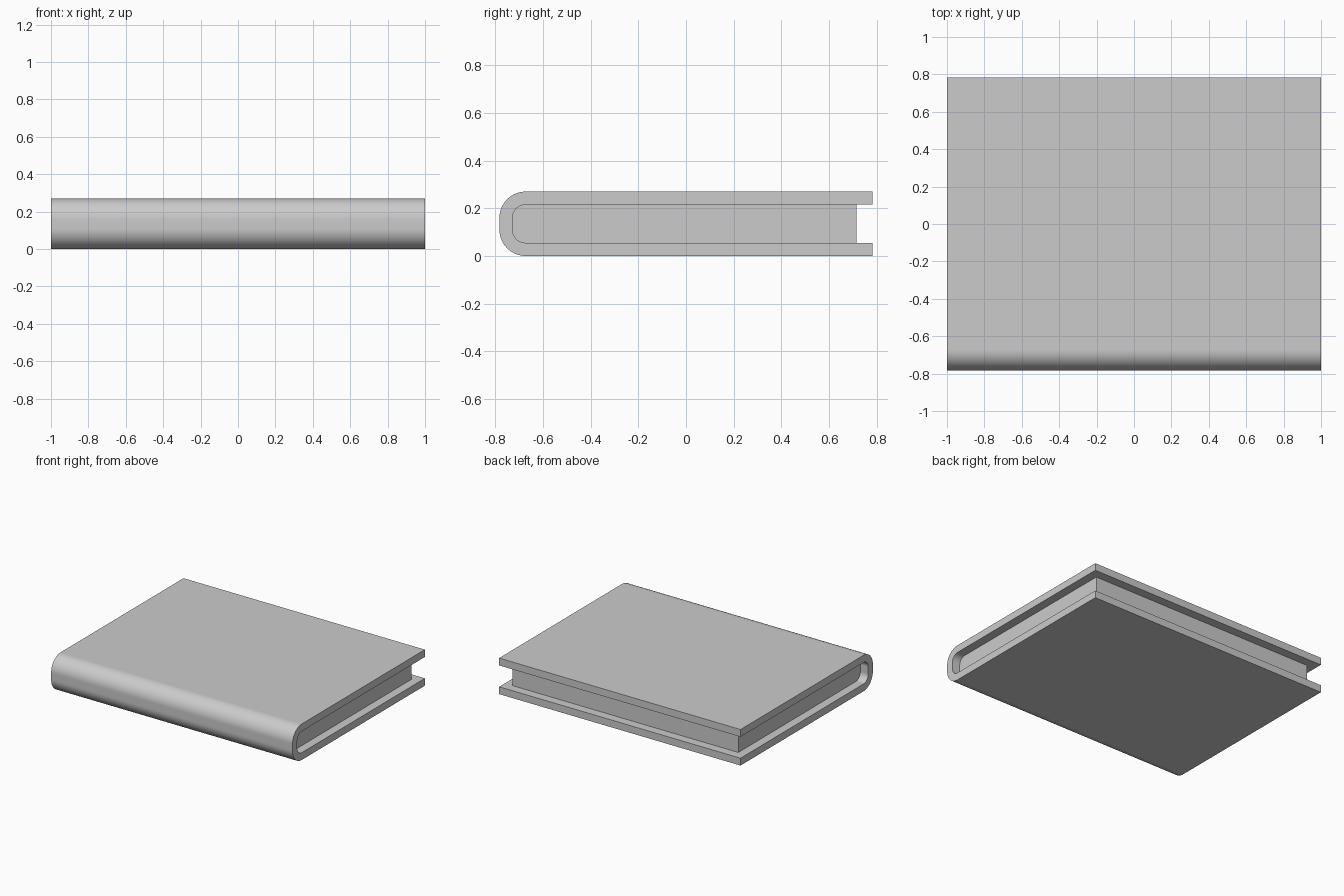
import bpy, bmesh, math

if "Cube" in bpy.data.objects:
    bpy.data.objects.remove(bpy.data.objects["Cube"])

HALF_DEPTH, HEIGHT, THICK = 0.783, 0.27, 0.055
PAGE_END, PAGE_HALF_WIDTH = 0.716, 0.935
RADIUS, SEGMENTS = 0.11, 16


def u_curve(end_y, inset):
    """Outline from the bottom fore edge, round the spine, to the top fore edge."""
    r = RADIUS - inset
    cy = -HALF_DEPTH + RADIUS
    points = [(end_y, inset)]
    for cz, start in ((RADIUS, 270), (HEIGHT - RADIUS, 180)):
        for i in range(SEGMENTS + 1):
            a = math.radians(start - 90 * i / SEGMENTS)
            points.append((cy + r * math.cos(a), cz + r * math.sin(a)))
    points.append((end_y, HEIGHT - inset))
    return points


def extrude_profile(name, profile, half_width):
    """Extrude a closed (y, z) profile along x, centred on x = 0."""
    bm = bmesh.new()
    face = bm.faces.new([bm.verts.new((-half_width, y, z)) for y, z in profile])
    result = bmesh.ops.extrude_face_region(bm, geom=[face], use_keep_orig=True)
    moved = [v for v in result["geom"] if isinstance(v, bmesh.types.BMVert)]
    bmesh.ops.translate(bm, verts=moved, vec=(2 * half_width, 0, 0))
    bmesh.ops.recalc_face_normals(bm, faces=bm.faces)
    mesh = bpy.data.meshes.new(name)
    bm.to_mesh(mesh)
    bm.free()
    obj = bpy.data.objects.new(name, mesh)
    bpy.context.collection.objects.link(obj)
    bpy.ops.object.select_all(action="DESELECT")
    obj.select_set(True)
    bpy.context.view_layer.objects.active = obj
    bpy.ops.object.shade_smooth_by_angle(angle=math.radians(30))
    # keeps the flat boards flat next to the rounded spine
    weighted = obj.modifiers.new("weighted_normals", "WEIGHTED_NORMAL")
    weighted.keep_sharp = True
    return obj


# Cover: one wrapped sheet of constant thickness
cover = u_curve(HALF_DEPTH, 0) + u_curve(HALF_DEPTH, THICK)[::-1]
extrude_profile("cover", cover, 1.0)

# Pages: solid block filling the cover, set back on the three open sides
extrude_profile("page_block", u_curve(PAGE_END, THICK), PAGE_HALF_WIDTH)
